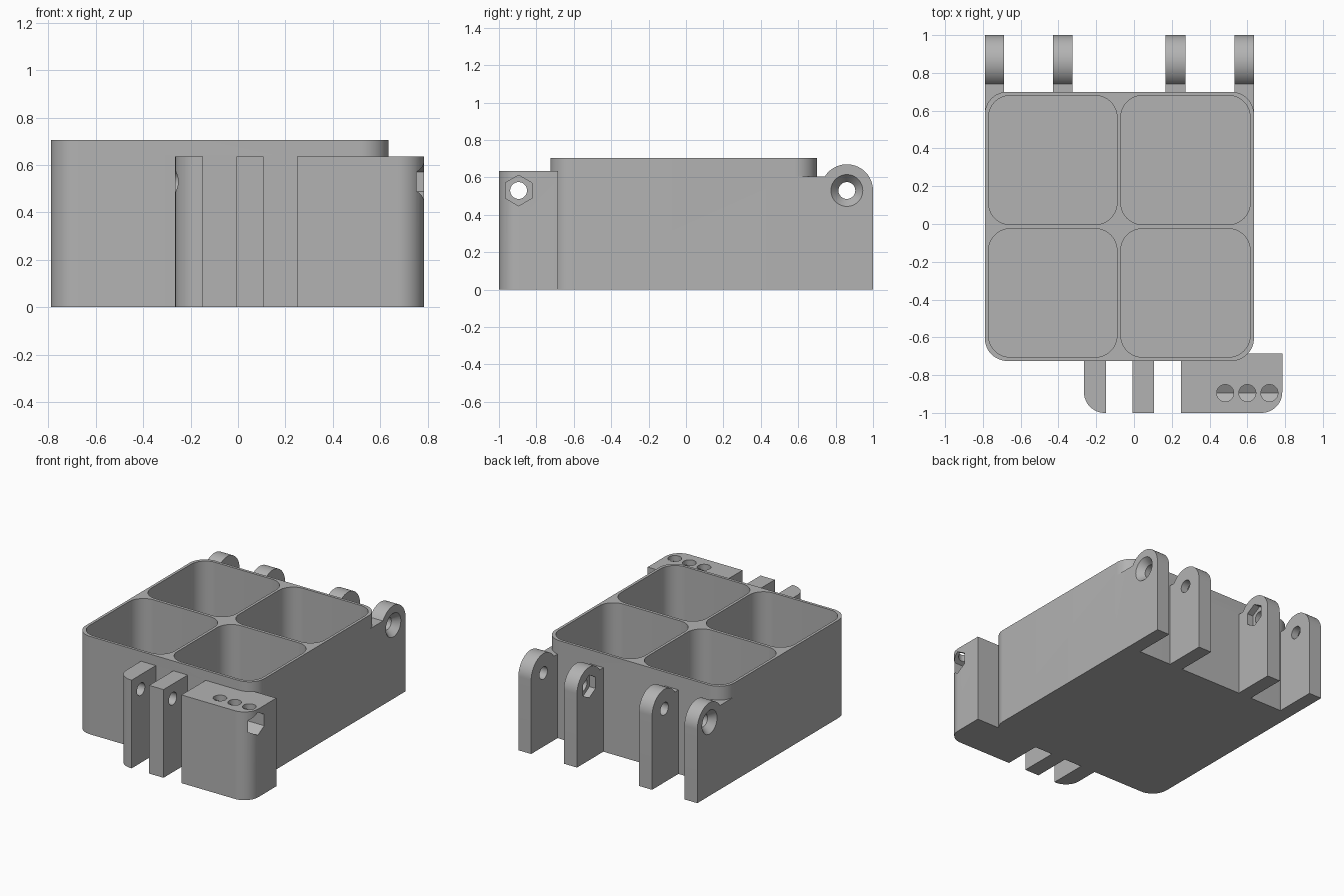
import bpy, bmesh, math
from mathutils import Matrix

if "Cube" in bpy.data.objects:
    bpy.data.objects.remove(bpy.data.objects["Cube"])

grey = bpy.data.materials.new("plain grey")
grey.diffuse_color = (0.45, 0.45, 0.45, 1)
grey.use_nodes = True
grey.node_tree.nodes["Principled BSDF"].inputs["Base Color"].default_value = grey.diffuse_color


def prism(name, pts, lo, hi, axis="z"):
    """Extrude a flat outline along z (points are x, y) or along x (points are y, z)."""
    bm = bmesh.new()
    place = (lambda a, b, c: (a, b, c)) if axis == "z" else (lambda a, b, c: (c, a, b))
    base = bm.faces.new([bm.verts.new(place(a, b, lo)) for a, b in pts])
    top = bmesh.ops.extrude_face_region(bm, geom=[base])["geom"]
    move = [v for v in top if isinstance(v, bmesh.types.BMVert)]
    bmesh.ops.translate(bm, verts=move, vec=place(0, 0, hi - lo))
    bmesh.ops.recalc_face_normals(bm, faces=bm.faces)
    return finish(name, bm)


def finish(name, bm):
    mesh = bpy.data.meshes.new(name)
    bm.to_mesh(mesh)
    bm.free()
    mesh.materials.append(grey)
    ob = bpy.data.objects.new(name, mesh)
    bpy.context.collection.objects.link(ob)
    return ob


def rect(x0, x1, y0, y1, radii=(0, 0, 0, 0), n=12):
    """Rectangle outline; radii of corners: front left, front right, back right, back left."""
    pts = []
    corners = ((x0, y0, 1, 1), (x1, y0, -1, 1), (x1, y1, -1, -1), (x0, y1, 1, -1))
    for i, (x, y, sx, sy) in enumerate(corners):
        r = radii[i]
        if r == 0:
            pts.append((x, y))
            continue
        for k in range(n + 1):
            a = math.pi + math.pi / 2 * (i + k / n)
            pts.append((x + sx * r + r * math.cos(a), y + sy * r + r * math.sin(a)))
    return pts


def rod(name, centre, r0, r1, length, axis="x", sides=48):
    """Cylinder, cone or hexagon from centre towards +axis (negative length flips it)."""
    bm = bmesh.new()
    turn = Matrix.Rotation(math.pi / 2, 4, "Y") if axis == "x" else Matrix()
    if length < 0:
        r0, r1 = r1, r0
    mid = Matrix.Translation((0, 0, length / 2))
    bmesh.ops.create_cone(bm, cap_ends=True, segments=sides, radius1=r0, radius2=r1,
                          depth=abs(length), matrix=Matrix.Translation(centre) @ turn @ mid)
    if axis == "x" and sides == 6:  # hexagon point up
        ang = max(bm.verts, key=lambda v: v.co.z).co.z - centre[2]
        if ang < r0 * 0.95:
            bmesh.ops.rotate(bm, verts=bm.verts, cent=centre,
                             matrix=Matrix.Rotation(math.pi / 6, 3, "X"))
    return finish(name, bm)


def combine(target, other, op):
    m = target.modifiers.new(op, "BOOLEAN")
    m.operation, m.solver, m.object = op, "EXACT", other
    bpy.context.view_layer.objects.active = target
    bpy.ops.object.modifier_apply(modifier=m.name)
    bpy.data.objects.remove(other)


# Main box
tray = prism("tray", rect(-0.79, 0.635, -0.725, 0.70, (0.12,) * 4), 0, 0.705)

# Rear hinge arms with rounded tops
HY, HZ, HR = 0.86, 0.53, 0.14
start = math.pi - math.asin((0.605 - HZ) / HR)
arc = [(HY + HR * math.cos(start * (1 - k / 28)), HZ + HR * math.sin(start * (1 - k / 28)))
       for k in range(29)]
for x0, x1, y0 in ((-0.79, -0.688, 0.55), (-0.43, -0.325, 0.69),
                   (0.168, 0.273, 0.69), (0.533, 0.635, 0.55)):
    combine(tray, prism("hinge_arm", [(1.0, 0), (y0, 0), (y0, 0.605)] + arc, x0, x1, "x"), "UNION")

# Front latch fins and latch block
latch = (
    rect(-0.265, -0.147, -1, -0.71, (0.11, 0, 0, 0)),
    rect(-0.007, 0.107, -1, -0.71),
    [(0.25, -0.71), (0.25, -1)] + rect(0.25, 0.785, -1, -0.685, (0, 0.11, 0, 0))[1:-1]
    + [(0.54, -0.685), (0.54, -0.71)],
)
for outline in latch:
    combine(tray, prism("latch_part", outline, 0, 0.635), "UNION")

# Four pockets
for x0, x1 in ((-0.77, -0.09), (-0.07, 0.615)):
    for y0, y1 in ((-0.705, -0.025), (-0.003, 0.68)):
        combine(tray, prism("pocket", rect(x0, x1, y0, y1, (0.115,) * 4), 0.02, 0.9), "DIFFERENCE")

# Hinge pin holes, outer countersinks and inner nut recesses, on both sides
cx = -0.0775
for s in (-1, 1):
    cuts = [rod("pin_hole", (cx + s * 0.2, HY, HZ), 0.045, 0.045, s * 0.6),
            rod("countersink", (cx + s * 0.7135, HY, HZ), 0.086, 0.044, -s * 0.05),
            rod("nut_recess", (cx + s * 0.2, HY, HZ), 0.082, 0.082, s * 0.095, sides=6)]
    for c in cuts:
        combine(tray, c, "DIFFERENCE")

# Latch pin hole, hexagonal channel and three top holes
LY = -0.895
combine(tray, rod("latch_hole", (-0.4, LY, HZ), 0.045, 0.045, 1.4), "DIFFERENCE")
combine(tray, rod("hex_channel", (0.40, LY, HZ), 0.082, 0.082, 0.6, sides=6), "DIFFERENCE")
for x in (0.483, 0.60, 0.717):
    combine(tray, rod("top_hole", (x, LY, HZ), 0.045, 0.045, 0.2, "z"), "DIFFERENCE")

# Smooth curves, sharp edges
bpy.ops.object.select_all(action="DESELECT")
tray.select_set(True)
bpy.context.view_layer.objects.active = tray
bpy.ops.object.shade_smooth_by_angle(angle=math.radians(30))
